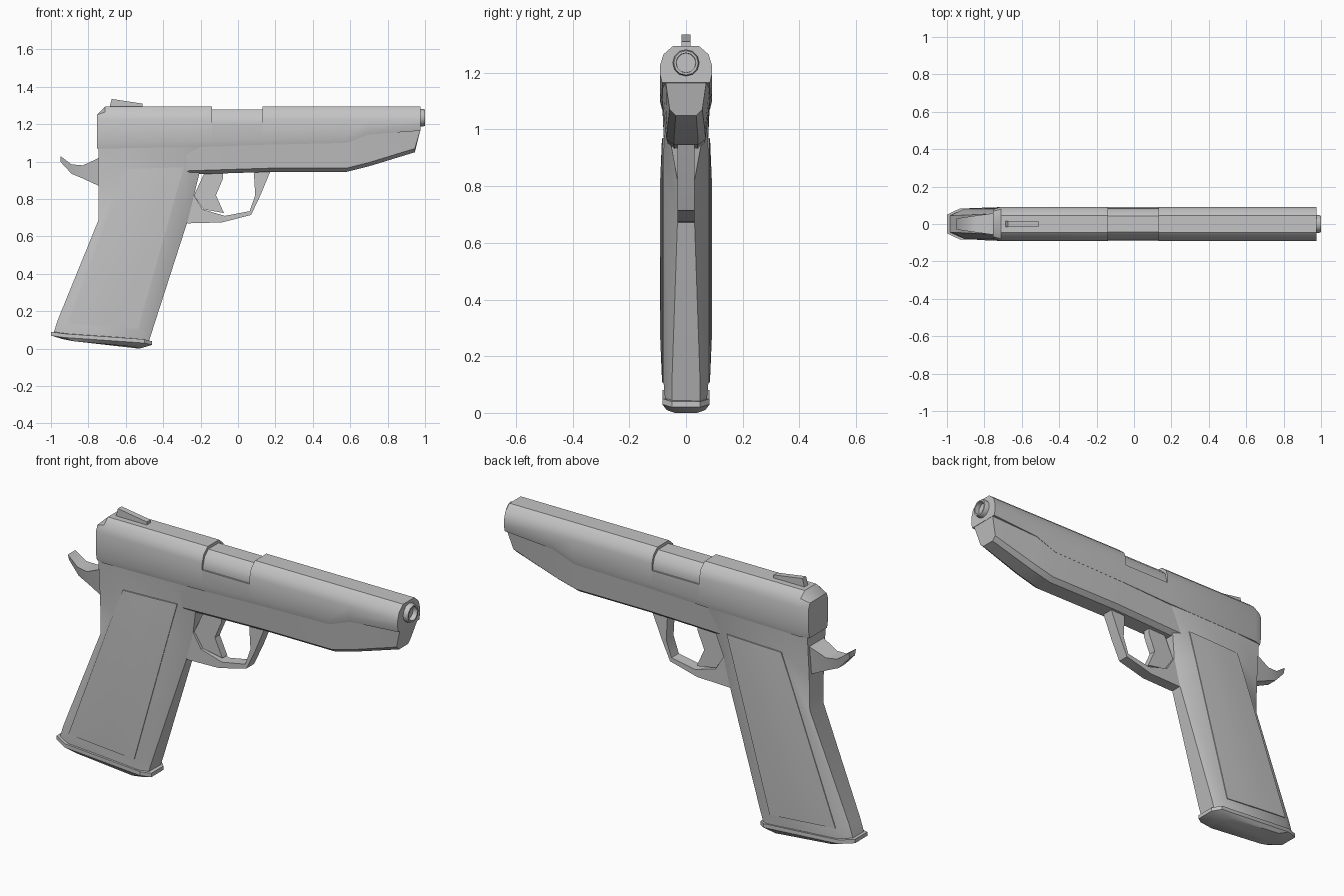
import bpy, bmesh, math

default_cube = bpy.data.objects.get("Cube")
if default_cube:
    bpy.data.objects.remove(default_cube)

GREY = (.55, .55, .55, 1)
steel = bpy.data.materials.new("grey_steel")
steel.use_nodes = True
steel.diffuse_color = GREY
steel.node_tree.nodes["Principled BSDF"].inputs["Base Color"].default_value = GREY


def skin(name, rings):
    """Join closed rings of points into a capped solid."""
    bm = bmesh.new()
    loops = [[bm.verts.new(point) for point in ring] for ring in rings]
    for near, far in zip(loops, loops[1:]):
        for i in range(len(near)):
            bm.faces.new((near[i - 1], near[i], far[i], far[i - 1]))
    bm.faces.new(loops[0])
    bm.faces.new(loops[-1])
    bmesh.ops.remove_doubles(bm, verts=bm.verts, dist=.0001)
    bmesh.ops.recalc_face_normals(bm, faces=bm.faces)
    mesh = bpy.data.meshes.new(name)
    bm.to_mesh(mesh)
    bm.free()
    mesh.materials.append(steel)
    part = bpy.data.objects.new(name, mesh)
    bpy.context.collection.objects.link(part)
    bpy.ops.object.select_all(action="DESELECT")
    part.select_set(True)
    bpy.context.view_layer.objects.active = part
    bpy.ops.object.shade_smooth_by_angle(angle=math.radians(35))


def loft(name, rows):
    """Each row is half a section; the other half is mirrored across y."""
    skin(name, [row + [(x, -y, z) for x, y, z in reversed(row)] for row in rows])


def prism(name, outline, half):
    """Extrude a side outline equally to both sides."""
    skin(name, [[(x, y, z) for x, z in outline] for y in (-half, half)])


def blend(start, end, t):
    return [a + (b - a) * t for a, b in zip(start, end)]


# Slide, stepped down at the ejection port
HALF = .092
SHOULDER = 1.225
ROOF = 1.295
PORT_FLOOR = 1.19
PORT_BACK, PORT_FRONT = -.14, .13
BACK, NOSE = -.755, .975


def slide_row(x, bottom, half=HALF, shoulder=SHOULDER, cap=ROOF):
    row = []
    for step in range(1, 4):
        angle = step * math.pi / 6
        z = shoulder + .08 * math.cos(angle)
        row.append((x, half * math.sin(angle), min(z, cap)))
    return row + [(x, half, bottom + .03), (x, half * .92, bottom)]


loft("slide", [
    slide_row(BACK, 1.07, half=.078, cap=1.25),
    slide_row(BACK + .045, 1.07),
    slide_row(PORT_BACK, 1.08),
    slide_row(PORT_BACK, 1.08, cap=PORT_FLOOR),
    slide_row(PORT_FRONT, 1.09, cap=PORT_FLOOR),
    slide_row(PORT_FRONT, 1.09),
    slide_row(.58, 1.1),
    slide_row(.7, 1.145),
    slide_row(NOSE, 1.165),
])

# Barrel chamber filling the port
loft("chamber", [slide_row(x, 1.15, half=.084, shoulder=1.21)
                 for x in (PORT_BACK - .02, PORT_FRONT + .02)])

# Hollow muzzle, turned around the bore
SIDES = 12
BORE_HEIGHT = 1.235
muzzle_rings = []
for x, radius in ((.92, .047), (.99, .047), (1, .043), (1, .035), (.93, .033)):
    turns = [math.tau * i / SIDES for i in range(SIDES)]
    muzzle_rings.append([(x, radius * math.cos(turn), BORE_HEIGHT + radius * math.sin(turn))
                         for turn in turns])
skin("muzzle", muzzle_rings)

# Sight blade on the roof
prism("rear_sight", [(-.69, 1.28), (-.675, 1.335), (-.51, 1.31), (-.51, 1.28)], half=.015)


# Front frame below the slide, tapering to the nose
def frame_row(x, top, bottom, half, lean=0):
    low = x - lean
    return [(x, half, top), (low, half * .8, bottom + .02), (low, half * .5, bottom)]


loft("front_frame", [
    frame_row(-.3, 1.1, .93, half=.08),
    frame_row(.17, 1.11, .945, half=.086),
    frame_row(.58, 1.12, .945, half=.086),
    frame_row(.7, 1.16, .975, half=.084),
    frame_row(NOSE, 1.17, 1.05, half=.072, lean=.03),
])


# Grip outlines run: rear edge, panel rear, panel front, front edge
def grip_row(outline, side, rear, front):
    widths = (rear, side, side, front)
    return [(x, width, z) for (x, z), width in zip(outline, widths)]


def shrink(outline, amount, drop):
    """Draw an outline toward the middle of the grip and lower it."""
    middle = -.73
    return [(x + (middle - x) * amount, z - drop) for x, z in outline]


plate = [(-1, .09), (-.93, .08), (-.5, .05), (-.46, .04)]
foot = [(-.965, .15), (-.91, .135), (-.535, .105), (-.457, .1)]
palm = [(-.745, .69), (-.655, .82), (-.33, .83), (-.27, .68)]
web = [(-.745, .87), (-.6, .96), (-.29, .97), (-.235, .82)]
crown = [(-.745, 1.08), (-.6, 1.09), (-.29, 1.09), (-.17, 1.09)]

loft("grip_frame", [
    grip_row(shrink(plate, .06, 0), side=.074, rear=.045, front=.05),
    grip_row(foot, side=.079, rear=.045, front=.05),
    grip_row(palm, side=.08, rear=.055, front=.03),
    grip_row(web, side=.078, rear=.06, front=.03),
    grip_row(crown, side=.084, rear=.075, front=.08),
])

# Magazine base plate
loft("base_plate", [
    grip_row(shrink(plate, .25, .04), side=.068, rear=.035, front=.04),
    grip_row(shrink(plate, 0, .02), side=.083, rear=.05, front=.05),
    grip_row(plate, side=.083, rear=.05, front=.05),
])


# Bulging grip panels on both sides, following the grip outlines
def panel_row(rear, front, bulge):
    row = []
    for step in range(5):
        t = step / 4
        x, z = blend(rear, front, t)
        row.append((x, .083 + bulge * math.sin(math.pi * t), z))
    return row


rear_edge = [foot[1], blend(foot[1], palm[1], .2), palm[1], web[1]]
front_edge = [foot[2], blend(foot[2], palm[2], .2), palm[2], web[2]]
bulges = (.002, .008, .008, .002)
loft("grip_panels", [panel_row(*edges) for edges in zip(rear_edge, front_edge, bulges)])

# Trigger guard: outer and inner edge pairs
guard = [
    ((.18, .965), (.085, .94)),
    ((.12, .82), (.092, .82)),
    ((.07, .715), (.062, .735)),
    ((-.085, .675), (-.07, .71)),
    ((-.27, .67), (-.19, .745)),
    ((-.3, .76), (-.235, .82)),
]
loft("trigger_guard", [[(x, .03, z) for x, z in pair] for pair in guard])

# Trigger with a notched front
prism("trigger", [(-.175, .95), (-.08, .95), (-.08, .91), (-.118, .82),
                  (-.075, .725), (-.185, .745), (-.235, .82)], half=.02)

# Curved tail behind the grip, narrowing toward its tip
tail_rows = []
for x, top, bottom in ((-.7, 1.04, .85), (-.83, .98, .91), (-.89, .985, .935), (-.95, 1.03, 1)):
    width = .03 + .14 * (x + .95)
    tail_rows.append([(x, width, top), (x, width * .7, bottom)])
loft("tail", tail_rows)
